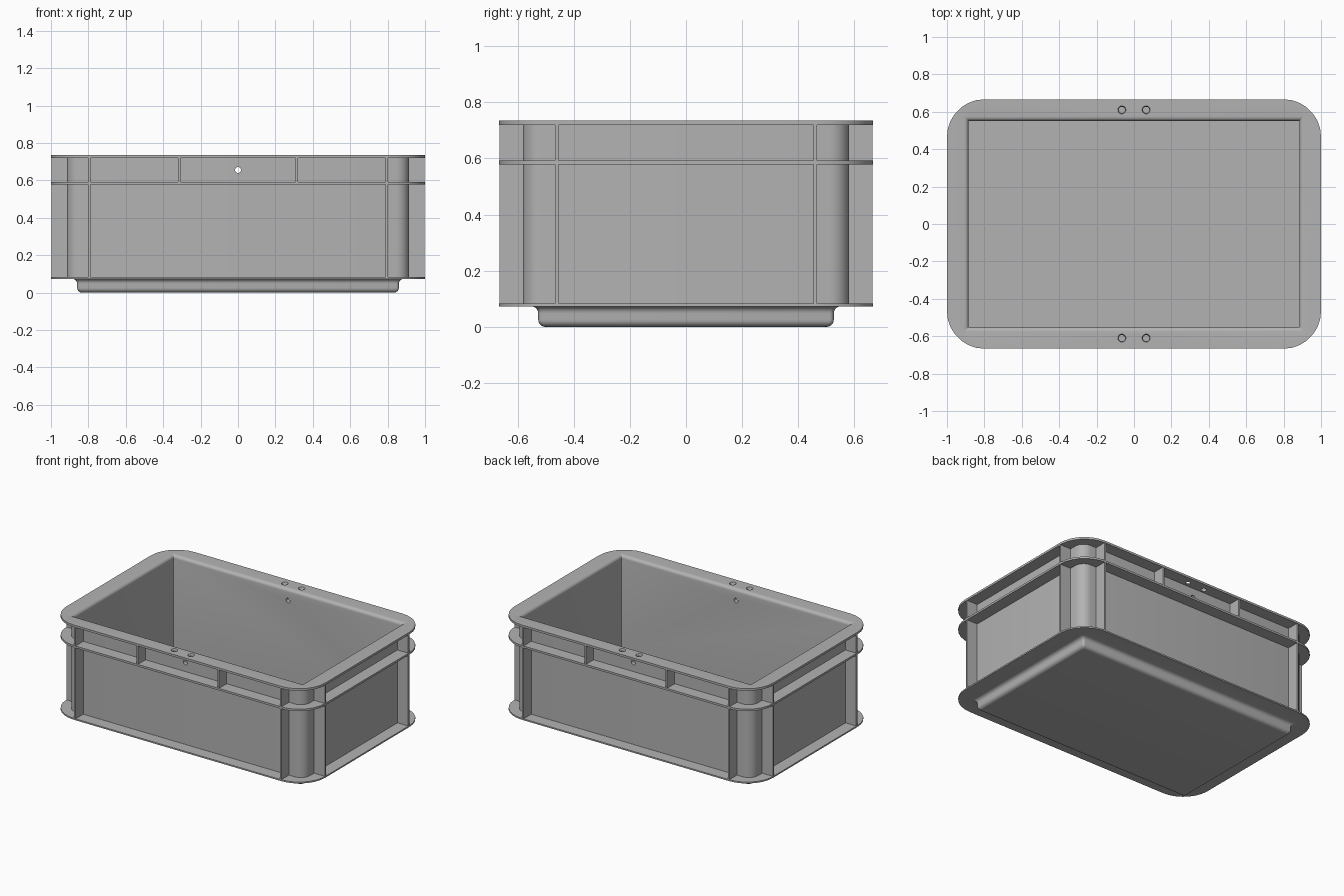
import bpy, bmesh, math
from mathutils import Matrix, Vector

if "Cube" in bpy.data.objects:
    bpy.data.objects.remove(bpy.data.objects["Cube"], do_unlink=True)

SHORTER = 1 / 3          # every outline is this much smaller in y than in x
TOP, WALL, INNER = 0.735, 0.915, 0.885

grey = bpy.data.materials.new("grey plastic")
grey.use_nodes = True
COLOUR = (0.45, 0.45, 0.45, 1)
grey.diffuse_color = COLOUR
grey.node_tree.nodes["Principled BSDF"].inputs["Base Color"].default_value = COLOUR


def make_object(name, bm):
    bmesh.ops.recalc_face_normals(bm, faces=bm.faces[:])
    mesh = bpy.data.meshes.new(name)
    bm.to_mesh(mesh)
    bm.free()
    mesh.materials.append(grey)
    obj = bpy.data.objects.new(name, mesh)
    bpy.context.collection.objects.link(obj)
    return obj


def outline(bm, half, z, radius, steps=7):
    """Ring of vertices along a rounded rectangle."""
    ring = []
    for corner, (sx, sy) in enumerate([(1, 1), (-1, 1), (-1, -1), (1, -1)]):
        cx, cy = sx * (half - radius), sy * (half - SHORTER - radius)
        for i in range(steps + 1):
            a = math.pi / 2 * (corner + i / steps)
            ring.append(bm.verts.new((cx + radius * math.cos(a),
                                      cy + radius * math.sin(a), z)))
    return ring


def fillet(cx, cz, r, start, end, radius, steps=5):
    """Quarter-round piece of the section, as (half, z, corner radius)."""
    angles = [math.radians(start + (end - start) * i / steps) for i in range(steps + 1)]
    return [(cx + r * math.cos(a), cz + r * math.sin(a), radius) for a in angles]


def flange(low, high):
    return [(WALL, low, 0.07), (1, low, 0.2), (1, high, 0.2), (WALL, high, 0.07)]


# Section of the crate: foot, outer wall with flanges, rim, inner wall, floor
section = fillet(0.835, 0.025, 0.025, -90, 0, 0.015)
section += fillet(0.885, 0.048, 0.025, 180, 90, 0.015)
section += flange(0.073, 0.083)[1:]
section += flange(0.578, 0.592)
section += flange(0.720, TOP)[:3]
section += fillet(INNER + 0.022, TOP - 0.022, 0.022, 90, 180, 0.004)
section += [(INNER, 0.095, 0.004)]

bm = bmesh.new()
rings = [outline(bm, *point) for point in section]
for a, b in zip(rings, rings[1:]):
    for i in range(len(a)):
        j = (i + 1) % len(a)
        bm.faces.new((a[i], a[j], b[j], b[i]))
bm.faces.new(rings[0][::-1])
bm.faces.new(rings[-1])
crate = make_object("crate_body", bm)

# Holes: four tapered ones in the rim, one straight through both long walls
bm = bmesh.new()
for x in (-0.065, 0.065):
    for y in (-0.61, 0.61):
        bmesh.ops.create_cone(bm, cap_ends=True, segments=20, radius1=0.012, radius2=0.025,
                              depth=0.04, matrix=Matrix.Translation((x, y, TOP - 0.01)))
bmesh.ops.create_cone(bm, cap_ends=True, segments=20, radius1=0.016, radius2=0.016, depth=1.3,
                      matrix=Matrix.Translation((0, 0, 0.655)) @ Matrix.Rotation(math.pi / 2, 4, "X"))
cutter = make_object("hole_cutter", bm)
cutter.hide_render = True

cut = crate.modifiers.new("holes", "BOOLEAN")
cut.object = cutter
cut.solver = "EXACT"
bpy.ops.object.select_all(action="DESELECT")
crate.select_set(True)
bpy.context.view_layer.objects.active = crate
bpy.ops.object.modifier_apply(modifier=cut.name)
bpy.data.objects.remove(cutter, do_unlink=True)
bpy.ops.object.shade_smooth_by_angle(angle=math.radians(30))


# Upright ribs between the flanges
def ribs(name, low, high, long_side, short_side):
    bm = bmesh.new()
    depth, thick = 0.094, 0.013

    def box(x, y, sx, sy):
        size = Matrix.Diagonal((sx, sy, high - low, 1))
        bmesh.ops.create_cube(bm, size=1, matrix=Matrix.Translation((x, y, (low + high) / 2)) @ size)

    middle = 0.998 - depth / 2
    for s in (-1, 1):
        for x in long_side:
            for t in (-1, 1):
                box(t * x, s * (middle - SHORTER), thick, depth)
        for y in short_side:
            for t in (-1, 1):
                box(s * middle, t * y, depth, thick)
    return make_object(name, bm)


ribs("lower_ribs", 0.08, 0.581, [0.795], [0.46])
ribs("upper_ribs", 0.589, 0.723, [0.795, 0.313], [0.46])
